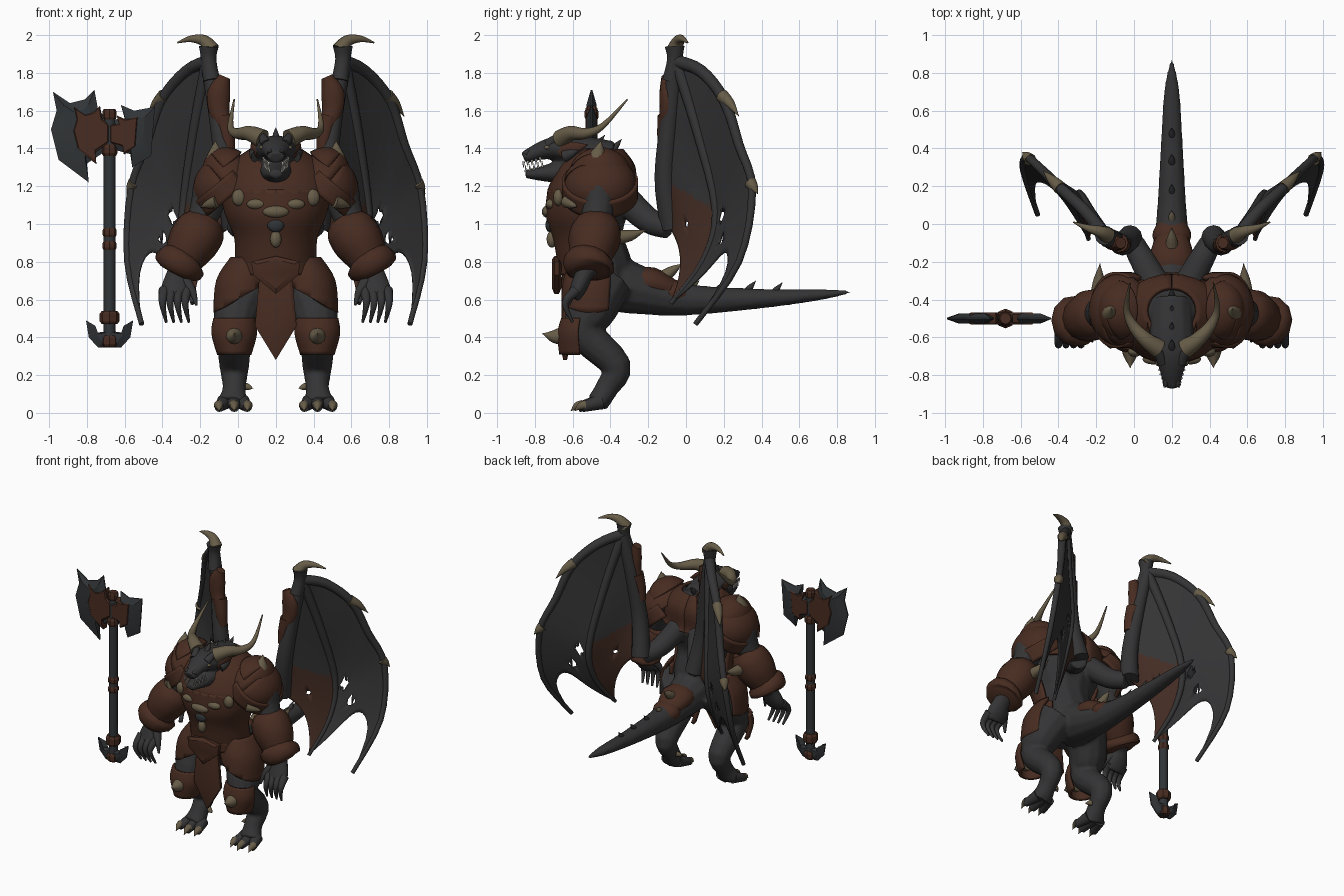
import bpy, bmesh, math
from mathutils import Vector, Matrix

cube = bpy.data.objects.get("Cube")
if cube:
    bpy.data.objects.remove(cube)

BODY_CENTRE = (.2, 0, 0)
AXE_CENTRE = (-.68, -.5, 0)


def material(name, red, green, blue):
    colour = (red, green, blue, 1)
    result = bpy.data.materials.new(name)
    result.use_nodes = True
    result.diffuse_color = colour
    result.node_tree.nodes["Principled BSDF"].inputs["Base Color"].default_value = colour
    return result


SKIN = material("charcoal_skin", .034, .034, .036)
LEATHER = material("brown_leather", .064, .025, .015)
HORN = material("tan_horn", .135, .107, .064)
STEEL = material("dark_steel", .031, .035, .038)
BONE = material("white_teeth", .5, .47, .42)
WORN = material("worn_membrane", .056, .025, .017)


def spline(points, steps=4):
    """Smooth path through tuples of any length."""
    vectors = [Vector(p) for p in points]
    last = len(vectors) - 1
    path = []
    for i in range(last):
        before, here, there, after = (vectors[min(max(k, 0), last)] for k in range(i - 1, i + 3))
        tangent_here, tangent_there = (there - before) / 2, (after - here) / 2
        for k in range(steps):
            t = k / steps
            ease = t * t * (3 - 2 * t)
            path.append(here.lerp(there, ease) + tangent_here * (t * (1 - t) ** 2)
                        - tangent_there * (t * t * (1 - t)))
    return path + [vectors[last]]


def bridge(bm, rows, closed):
    for row, following in zip(rows, rows[1:]):
        count = len(row)
        for k in range(count if closed else count - 1):
            after = (k + 1) % count
            bm.faces.new((row[k], row[after], following[after], following[k]))


def cap(bm, rows):
    bm.faces.new(rows[0][::-1])
    bm.faces.new(rows[-1])


def tube(bm, points, sides=12, steps=4):
    """Capped tube; each point is x, y, z, radius and an optional second radius."""
    path = spline([p if len(p) == 5 else (*p, p[-1]) for p in points], steps)
    centres = [Vector(p[:3]) for p in path]
    direction = (centres[-1] - centres[0]).normalized()
    reference = Vector((0, 1, 0)) if abs(direction.x) > .8 else Vector((1, 0, 0))
    rings = []
    for i, p in enumerate(path):
        tangent = (centres[min(i + 1, len(path) - 1)] - centres[max(i - 1, 0)]).normalized()
        side = (reference - tangent * reference.dot(tangent)).normalized()
        up = tangent.cross(side)
        wide, deep = max(p[3], .002), max(p[4], .002)
        angles = [math.tau * k / sides for k in range(sides)]
        rings.append([bm.verts.new(centres[i] + side * (math.cos(a) * wide) + up * (math.sin(a) * deep))
                      for a in angles])
    bridge(bm, rings, True)
    cap(bm, rings)


def spike(base, tip, radius, lift=0):
    """Tapering path from base to tip, bowed upward by lift."""
    middle = Vector(base).lerp(Vector(tip), .5) + Vector((0, 0, lift))
    return [(*base, radius), (*middle, radius * .7), (*tip, 0)]


def taper(path, start, end):
    """Path with radii running evenly from start to end."""
    last = len(path) - 1
    return [(*p, start + (end - start) * i / last) for i, p in enumerate(path)]


def shell(bm, rows, start, end, matrix=Matrix(), count=28):
    """Curved armour sheet; rows are x, y, z and two radii; angle zero faces the front."""
    angles = [math.radians(start + (end - start) * k / count) for k in range(count + 1)]
    bridge(bm, [[bm.verts.new(matrix @ Vector((x + rx * math.sin(a), y - ry * math.cos(a), z))) for a in angles]
                for x, y, z, rx, ry in spline(rows)], False)


def dome(bm, matrix, offset, width, depth, height, spread):
    """Rounded armour cap, reaching spread degrees down from its pole."""
    rows = []
    for k in range(1, 7):
        a = math.radians(spread * k / 6)
        rows.append((offset, 0, height * math.cos(a), width * math.sin(a), depth * math.sin(a)))
    shell(bm, [(offset, 0, height, .003, .003), *rows], 0, 360, matrix)


def ball(bm, centre, size):
    place = Matrix.Translation(centre) @ Matrix.Diagonal((*size, 1))
    bmesh.ops.create_uvsphere(bm, u_segments=16, v_segments=10, radius=1, matrix=place)


def slab(bm, outline, edge, depth, size=1, inset=.75, y=0, pivot=None):
    """Double-sided blade or plate: thin at the rim, thicker inside."""
    corners = [Vector(p) for p in outline]
    if pivot:
        corners = [Vector(pivot).lerp(p, size) for p in corners]
    middle = sum(corners, Vector((0, 0))) / len(corners)
    loops = []
    for scale, offset in ((inset, -depth), (1, -edge), (1, edge), (inset, depth)):
        placed = [middle.lerp(p, scale) for p in corners]
        loops.append([bm.verts.new((p.x, y + offset, p.y)) for p in placed])
    bridge(bm, loops, True)
    cap(bm, loops)


def both_sides(half):
    return half + [(-x, z) for x, z in reversed(half) if x]


def finish(name, bm, *materials, mirror=False, thick=0, voxel=0, centre=BODY_CENTRE, sharp=50):
    bmesh.ops.recalc_face_normals(bm, faces=bm.faces)
    mesh = bpy.data.meshes.new(name)
    bm.to_mesh(mesh)
    bm.free()
    for m in materials:
        mesh.materials.append(m)
    mesh.shade_smooth()
    mesh.set_sharp_from_angle(angle=math.radians(sharp))
    part = bpy.data.objects.new(name, mesh)
    bpy.context.collection.objects.link(part)
    part.location = centre
    if thick:
        solid = part.modifiers.new("thickness", "SOLIDIFY")
        solid.thickness, solid.offset = thick, 0
    if mirror:
        part.modifiers.new("mirror", "MIRROR").use_mirror_merge = False
    if voxel:
        blend = part.modifiers.new("blend", "REMESH")
        blend.mode, blend.voxel_size, blend.use_smooth_shade = "VOXEL", voxel, True
        soften = part.modifiers.new("soften", "SMOOTH")
        soften.factor, soften.iterations = .5, 5


def tubes(name, surface, paths, mirror=True, voxel=0):
    bm = bmesh.new()
    for path in paths:
        tube(bm, path)
    finish(name, bm, surface, mirror=mirror, voxel=voxel)


# Body: overlapping limbs blended into one skin
torso = [(0, -.43, .6, .15, .14), (0, -.46, .75, .19, .18), (0, -.5, .92, .19, .17), (0, -.51, 1.05, .24, .2),
         (0, -.5, 1.18, .27, .2), (0, -.47, 1.3, .23, .17), (0, -.46, 1.39, .1, .09)]
tail = [(0, -.42, .7, .16), (0, -.25, .65, .13), (0, 0, .6, .085), (0, .4, .605, .06, .052),
        (0, .7, .625, .042, .03), (0, .87, .64, .008)]
head = [(0, -.4, 1.33, .11), (0, -.56, 1.37, .12, .1), (0, -.67, 1.4, .11, .07), (0, -.76, 1.39, .07, .05),
        (0, -.86, 1.35, .045, .033)]
jaw = [(0, -.54, 1.3, .1, .09), (0, -.72, 1.27, .075, .05), (0, -.85, 1.265, .035, .022)]
arm = taper([(.22, -.46, 1.26), (.33, -.46, 1.2), (.38, -.47, 1.05), (.52, -.53, .74)], .13, .06)
palm = [(.52, -.53, .76, .05), (.53, -.57, .66, .08, .045), (.53, -.6, .61, .07, .035)]
leg = [(.13, -.42, .7, .14), (.2, -.49, .56, .13), (.22, -.54, .43, .1), (.22, -.37, .25, .08),
       (.22, -.42, .13, .062), (.23, -.47, .05, .085, .06)]
wing_root = taper([(.08, -.33, 1.14), (.15, -.2, 1.02), (.21, -.09, .98)], .08, .06)
tubes("body", SKIN, [torso, tail, head, jaw, arm, palm, leg, wing_root], voxel=.011)

# Hands, toes and their claws
fingers = [taper([(x, -.58, .65), (x + .01, -.64, .58), (x - .01, -.6, .48)], .03, .007)
           for x in (.47, .51, .55, .59)]
fingers.append(taper([(.48, -.56, .7), (.44, -.6, .64), (.42, -.62, .57)], .034, .007))
tubes("fingers", SKIN, fingers)
toe_tips = ((.15, -.55), (.22, -.57), (.3, -.55))
tubes("toes", SKIN, [taper([(.09 + x * .6, -.45, .06), (x, y, .03)], .042, .026) for x, y in toe_tips])
tubes("toe_claws", HORN, [spike((x, y + .02, .04), (x, y - .04, .01), .028, .01) for x, y in toe_tips]
      + [spike((.16, -.4, .14), (.12, -.42, .13), .02)])

# Head details
great_horn = taper([(.07, -.66, 1.45), (.14, -.61, 1.48), (.21, -.53, 1.48), (.24, -.44, 1.52), (.22, -.31, 1.66)], .052, .004)
tubes("head_horns", HORN, [great_horn, spike((.1, -.6, 1.33), (.15, -.56, 1.31), .025)])
tubes("head_spikes", SKIN, [spike((.05, -.73, 1.42), (.09, -.62, 1.5), .03),
                            spike((.1, -.64, 1.36), (.14, -.57, 1.39), .035),
                            spike((.03, -.85, 1.37), (.03, -.82, 1.4), .018)])
crest = [(-.66 + .09 * k, 1.45 - .02 * k) for k in range(4)] + [(.16, .64), (.32, .64), (.46, .63)]
tubes("back_spines", SKIN, [spike((0, y, z), (0, y + .05, z + .06), .02) for y, z in crest], mirror=False)
tubes("cheek_guards", LEATHER, [[(.09, -.67, 1.38, .014, .03), (.12, -.6, 1.4, .014, .035), (.13, -.52, 1.42, 0)]])
teeth = []
for k in range(5):
    x, y, rise = .037 + .007 * k, -.86 + .022 * k, .006 * k
    teeth.append(spike((x, y, 1.33 + rise), (x, y, 1.298 + rise), .007))
    teeth.append(spike((x - .004, y + .012, 1.275 + rise), (x - .004, y + .01, 1.31 + rise), .006))
tubes("teeth", BONE, teeth)
bm = bmesh.new()
ball(bm, (.075, -.735, 1.405), (.013, .016, .01))
finish("eyes", bm, HORN, mirror=True)

# Body armour follows the torso profile, slightly enlarged
grown = [(x, y, z, rx + .018, ry + .022) for x, y, z, rx, ry in torso]
bm = bmesh.new()
shell(bm, grown[1:5], -100, 100)
shell(bm, [(0, -.49, 1.14, .29, .225), *grown[4:6], (0, -.46, 1.39, .13, .12)], -180, 180)
shell(bm, [(0, -.46, z, .21, .21) for z in (.73, .8)], -110, 110)
finish("breastplate", bm, LEATHER, thick=.022)
bm = bmesh.new()
slab(bm, both_sides([(0, .83), (.13, .8), (.12, .73), (0, .63)]), .012, .025, y=-.685)
slab(bm, both_sides([(.085, .75), (.11, .46), (0, .28)]), .01, .018, inset=.85, y=-.64)
finish("tabard", bm, LEATHER, sharp=25)
bm = bmesh.new()
for centre, wide, tall in (((.195, -.675, 1.14), .038, .045), ((.1, -.715, 1.105), .055, .028),
                           ((0, -.735, 1.065), .07, .032), ((0, -.71, .92), .03, .045)):
    ball(bm, centre, (wide, .028, tall))
finish("chest_studs", bm, HORN, mirror=True)
bm = bmesh.new()
ball(bm, (0, -.722, .995), (.045, .022, .038))
finish("chest_gem", bm, STEEL)

# Shoulder, hip, knee and forearm armour
tilt = Matrix.Translation((.27, -.455, 1.21)) @ Matrix.Rotation(math.radians(40), 4, "Y")
bm = bmesh.new()
dome(bm, tilt, 0, .165, .18, .14, 95)
dome(bm, tilt, -.05, .13, .16, .165, 65)
shell(bm, [(.01, 0, z, .17 - z / 6, .19) for z in (.03, -.07)], -30, 210, tilt)
finish("pauldrons", bm, LEATHER, mirror=True, thick=.025)
bm = bmesh.new()
shell(bm, [(.15, -.47, .82, .08, .12), (.175, -.49, .7, .13, .15), (.19, -.5, .53, .13, .15)], -45, 125)
bmesh.ops.bisect_plane(bm, geom=bm.verts[:] + bm.edges[:] + bm.faces[:], plane_co=(.32, 0, .53),
                       plane_no=(-.6, 0, -1), clear_outer=True)
shell(bm, [(.22, -.56, .5, .1, .09), (.22, -.57, .42, .11, .1), (.22, -.56, .31, .08, .1)], -90, 90)
finish("leg_guards", bm, LEATHER, mirror=True, thick=.022)
sleeve = [(.36, -.46, 1.03, .09), (.39, -.47, .98, .13), (.44, -.49, .9, .135), (.49, -.51, .81, .105)]
cuff = [(.48, -.5, .83, .1), (.5, -.51, .8, .135), (.52, -.52, .76, .13), (.53, -.52, .74, .09)]
tubes("gauntlets", LEATHER, [sleeve, cuff])
tubes("armour_spikes", HORN, [spike((.32, -.48, 1.3), (.32, -.45, 1.44), .06),
                              spike((.39, -.37, .93), (.38, -.21, .97), .04, -.01),
                              spike((.22, -.64, .41), (.22, -.76, .42), .05, -.01),
                              spike((.31, -.63, 1.12), (.4, -.58, 1.09), .035)])

# Tail armour
tubes("tail_plates", LEATHER, [
    [(0, -.27, .69, .1, .07), (0, -.18, .69, .12, .08), (0, -.05, .64, .08, .05)],
    [(0, -.12, .64, .08, .06), (0, -.04, .63, .1, .07), (0, .1, .61, .01)]], mirror=False)
tubes("tail_spikes", HORN, [spike((0, -.12, .72), (0, -.02, .79), .035), spike((0, .03, .67), (0, .07, .7), .02),
                            spike((0, .14, .64), (0, .18, .67), .016)], mirror=False)

# Wings: three bones with a scalloped skin stretched between them
WRIST = (.36, -.05, 1.86)
FOREARM = [WRIST, (.31, -.08, 1.6), (.26, -.11, 1.25), (.22, -.07, .98)]
INNER = [WRIST, (.43, .06, 1.5), (.49, .16, 1.07), (.49, .09, .8), (.44, -.08, .58)]
OUTER = [WRIST, (.47, .08, 1.81), (.6, .2, 1.66), (.68, .28, 1.42), (.765, .35, 1.18), (.785, .28, .8), (.71, .05, .47)]
HOLES = ((.545, 1.04, .028), (.6, .92, .026), (.38, 1, .016))
tubes("wing_bones", SKIN, [taper(FOREARM, .04, .065), taper(INNER, .034, .012), taper(OUTER, .036, .014),
                           [(.34, -.08, 1.76, .045), (.355, -.06, 1.87, .04), (.355, -.06, 1.94, .052)]])


def along(path, t):
    """Point at fraction t of a dense path."""
    place = t * (len(path) - 1)
    i = min(int(place), len(path) - 2)
    return path[i].lerp(path[i + 1], place - i)


bm = bmesh.new()
ROWS, COLUMNS = 44, 16
for left, right, dip in ((FOREARM, INNER, .14), (INNER, OUTER, .22)):
    left_path, right_path = spline(left, 16), spline(right, 16)
    grid = []
    for j in range(COLUMNS + 1):
        across = j / COLUMNS
        reach = (1 - dip * math.sin(math.pi * across) ** .7) / ROWS
        grid.append([bm.verts.new(along(left_path, reach * i).lerp(along(right_path, reach * i), across))
                     for i in range(ROWS + 1)])
    for j in range(COLUMNS):
        for i in range(ROWS):
            face = bm.faces.new((grid[j][i], grid[j + 1][i], grid[j + 1][i + 1], grid[j][i + 1]))
            middle = face.calc_center_median()
            low = i > ROWS / 2 and middle.z < 1.11 + max(0, .45 - middle.x) * .7
            face.material_index = int(low and (left is FOREARM or across < .7))
bmesh.ops.remove_doubles(bm, verts=bm.verts, dist=.0005)
for x, z, radius in HOLES:
    centre = Vector((x, z))
    torn = [face for face in bm.faces if (face.calc_center_median().xz - centre).length < radius]
    bmesh.ops.delete(bm, geom=torn, context="FACES")
    for vert in bm.verts:
        offset = vert.co.xz - centre
        if vert.is_boundary and offset.length < radius + .02:
            vert.co.xz = centre + offset.normalized() * radius
finish("wing_membranes", bm, SKIN, WORN, mirror=True, thick=.012)
tubes("wing_guards", LEATHER, [
    [(.27, -.1, 1.78, .03), (.3, -.1, 1.7, .06, .04), (.3, -.1, 1.6, .055, .04), (.27, -.11, 1.52, .04)],
    taper([(.28, -.1, 1.57), (.26, -.11, 1.47), (.25, -.11, 1.38)], .05, .035)])
tubes("wing_claws", HORN, [taper([(.34, -.06, 1.92), (.38, -.04, 1.97), (.45, -.02, 1.98), (.52, .01, 1.96)], .045, .004),
                           spike((.59, .19, 1.68), (.68, .28, 1.57), .036, .01),
                           spike((.75, .34, 1.22), (.79, .38, 1.16), .034)])

# Axe: two uneven blades, hooked pommel, collars and haft
great_blade = [(-.08, 1.71), (-.13, 1.66), (-.21, 1.64), (-.3, 1.7), (-.28, 1.6), (-.31, 1.5), (-.27, 1.34),
               (-.11, 1.22), (-.12, 1.32), (0, 1.4), (0, 1.55), (-.06, 1.6)]
small_blade = [(0, 1.55), (.08, 1.56), (.06, 1.63), (.13, 1.6), (.24, 1.62), (.22, 1.36), (.12, 1.3), (.11, 1.37), (0, 1.4)]
hooks = both_sides([(.03, .43), (.1, .42), (.125, .49), (.11, .4), (.06, .345)])
bm = bmesh.new()
for outline in (great_blade, small_blade, hooks):
    slab(bm, outline, .004, .026, inset=.6)
finish("axe_blades", bm, STEEL, centre=AXE_CENTRE, sharp=20)
bm = bmesh.new()
for outline in (great_blade, small_blade):
    slab(bm, outline, .022, .031, size=.63, inset=.9, pivot=(0, 1.48))
for low, high, radius in ((1.55, 1.61, .037), (1.36, 1.42, .042), (.93, .98, .038), (.86, .91, .038),
                          (.47, .54, .052), (.35, .41, .045)):
    tube(bm, [(0, 0, low, radius * .8), (0, 0, low + .015, radius), (0, 0, high - .015, radius),
              (0, 0, high, radius * .8)], 8, 1)
finish("axe_fittings", bm, LEATHER, centre=AXE_CENTRE, sharp=20)
bm = bmesh.new()
tube(bm, [(0, 0, .36, .031), (0, 0, 1.58, .031)], 8, 1)
finish("axe_haft", bm, STEEL, centre=AXE_CENTRE, sharp=60)
